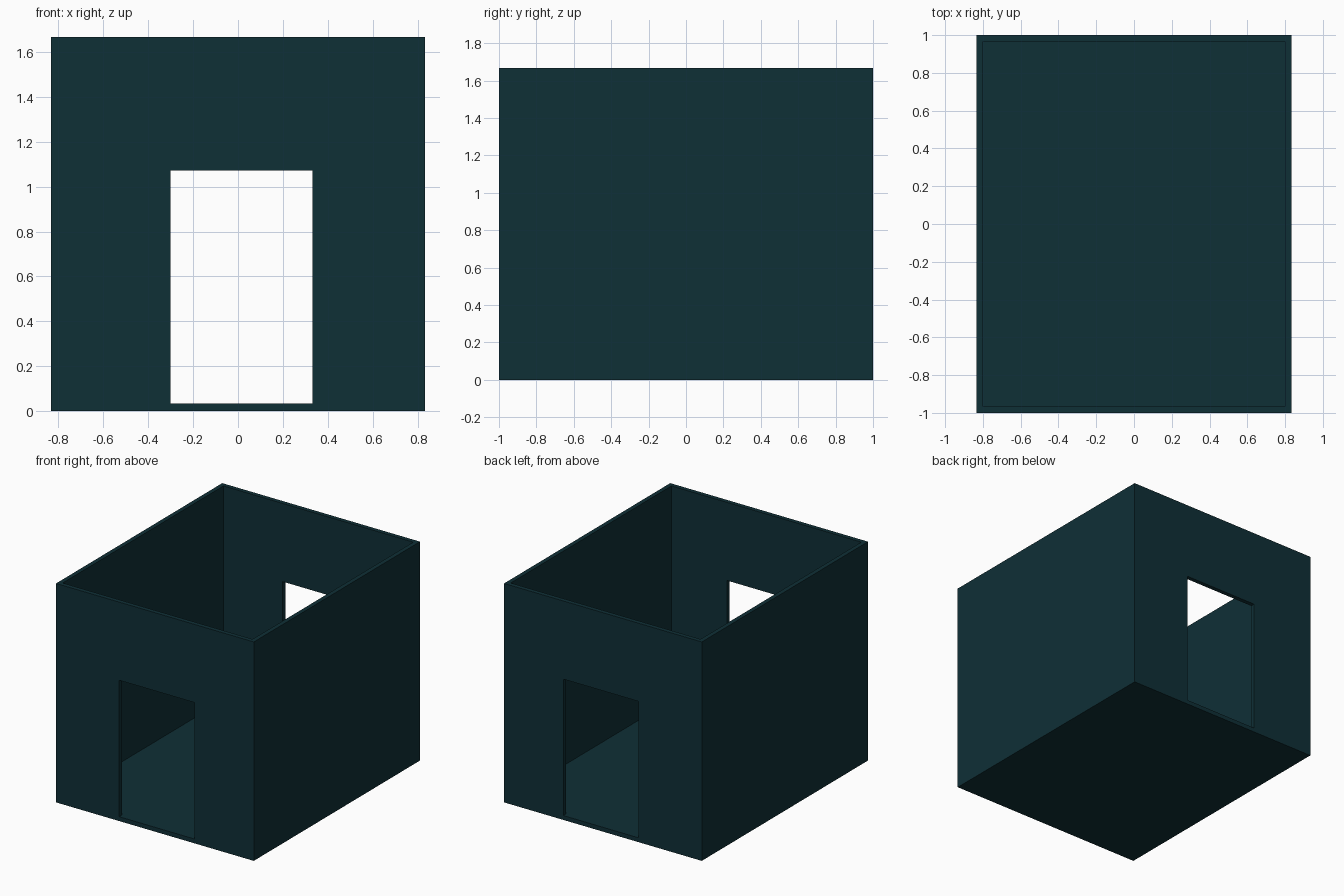
import bpy

if "Cube" in bpy.data.objects:
    bpy.data.objects.remove(bpy.data.objects["Cube"])

# Overall size: width, depth, height and wall thickness
HX, HY, H, T = 0.833, 1.0, 1.667, 0.033

teal = bpy.data.materials.new("dark teal")
teal.diffuse_color = (0.0048, 0.029, 0.037, 1.0)
teal.use_nodes = True
teal.node_tree.nodes["Principled BSDF"].inputs["Base Color"].default_value = teal.diffuse_color


def box(name, lo, hi):
    """Box between two corners."""
    bpy.ops.mesh.primitive_cube_add(size=1)
    ob = bpy.context.object
    ob.name = name
    for v in ob.data.vertices:
        v.co = [lo[i] if v.co[i] < 0 else hi[i] for i in range(3)]
    ob.data.materials.append(teal)
    return ob


def cut(target, cutter):
    """Subtract a hidden cutter from the target."""
    mod = target.modifiers.new(cutter.name, 'BOOLEAN')
    mod.operation = 'DIFFERENCE'
    mod.solver = 'EXACT'
    mod.object = cutter
    cutter.hide_render = True
    cutter.hide_set(True)


# Room: solid block hollowed from above, leaving walls and a floor slab
room = box("room_shell", (-HX, -HY, 0), (HX, HY, H))
cut(room, box("cavity_cutter", (-HX + T, -HY + T, T), (HX - T, HY - T, H + 0.2)))

# Doorways: one slightly off-centre opening through both front and back walls
cut(room, box("doorway_cutter", (-0.301, -HY - 0.2, T), (0.333, HY + 0.2, 1.072)))
